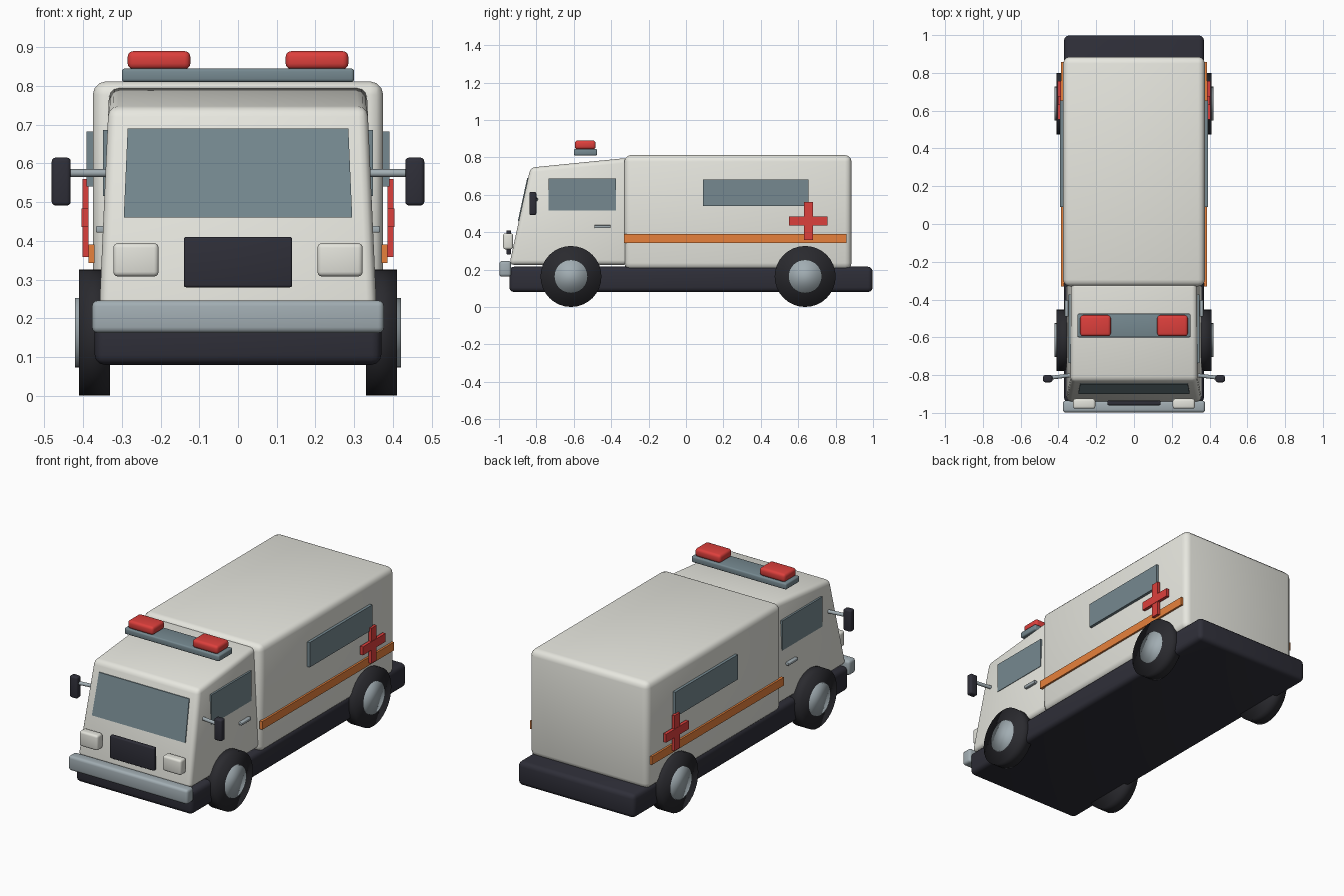
import bpy, bmesh, math
from mathutils import Matrix, Vector

default = bpy.data.objects.get("Cube")
if default:
    bpy.data.objects.remove(default, do_unlink=True)


def material(name, r, g, b):
    m = bpy.data.materials.new(name)
    m.use_nodes = True
    m.diffuse_color = (r, g, b, 1)
    m.node_tree.nodes["Principled BSDF"].inputs["Base Color"].default_value = (r, g, b, 1)
    return m


WHITE = material("body_white", 0.8, 0.8, 0.74)
LAMP = material("lamp_white", 0.77, 0.77, 0.71)
GLASS = material("window_glass", 0.18, 0.25, 0.28)
DARK = material("dark_trim", 0.028, 0.028, 0.04)
RUBBER = material("tyre_rubber", 0.023, 0.023, 0.028)
METAL = material("grey_metal", 0.36, 0.42, 0.45)
RED = material("signal_red", 0.72, 0.05, 0.045)
ORANGE = material("stripe_orange", 0.8, 0.22, 0.045)


def finish(name, bm, mat, bevel=0, segments=3, angle=30):
    bmesh.ops.recalc_face_normals(bm, faces=bm.faces)
    mesh = bpy.data.meshes.new(name)
    bm.to_mesh(mesh)
    bm.free()
    mesh.materials.append(mat)
    ob = bpy.data.objects.new(name, mesh)
    bpy.context.collection.objects.link(ob)
    bpy.ops.object.select_all(action="DESELECT")
    ob.select_set(True)
    bpy.context.view_layer.objects.active = ob
    if bevel:
        mod = ob.modifiers.new("Rounded edges", "BEVEL")
        mod.width = bevel
        mod.segments = segments
        mod.limit_method = "ANGLE"
        bpy.ops.object.modifier_apply(modifier=mod.name)
        angle = 40
    bpy.ops.object.shade_smooth_by_angle(angle=math.radians(angle))
    return ob


def box(name, xs, ys, zs, mat, bevel=0, segments=3):
    """Box between the given x, y and z limits."""
    bm = bmesh.new()
    bmesh.ops.create_cube(bm, size=1)
    for v in bm.verts:
        v.co = [sum(r) / 2 + c * abs(r[1] - r[0]) for r, c in zip((xs, ys, zs), v.co)]
    return finish(name, bm, mat, bevel, segments)


def rod(name, start, end, radius, mat, sides=32, angle=30):
    """Cylinder between two points."""
    a, b = Vector(start), Vector(end)
    turn = (b - a).to_track_quat("Z", "Y").to_matrix().to_4x4()
    bm = bmesh.new()
    bmesh.ops.create_cone(bm, cap_ends=True, segments=sides, radius1=radius, radius2=radius,
                          depth=(b - a).length, matrix=Matrix.Translation((a + b) / 2) @ turn)
    return finish(name, bm, mat, angle=angle)


def slab(name, front, back, mat, bevel=0):
    """Solid between two matching rings of points."""
    bm = bmesh.new()
    f = [bm.verts.new(p) for p in front]
    b = [bm.verts.new(p) for p in back]
    bm.faces.new(f)
    bm.faces.new(b[::-1])
    for i in range(len(f)):
        j = (i + 1) % len(f)
        bm.faces.new((f[i], b[i], b[j], f[j]))
    return finish(name, bm, mat, bevel)


# Chassis and rear body
box("chassis", (-0.37, 0.37), (-0.945, 0.998), (0.08, 0.215), DARK, 0.025)
box("rear_body", (-0.375, 0.375), (-0.33, 0.885), (0.2, 0.812), WHITE, 0.035)

# Cab with a raked front, narrowing to the roof
profile = [(-0.945, 0.225), (-0.832, 0.745), (-0.31, 0.797), (-0.31, 0.225)]
half_width = lambda z: 0.358 - 0.045 * (z - 0.225)
slab("cab", [(half_width(z), y, z) for y, z in profile],
     [(-half_width(z), y, z) for y, z in profile], WHITE, 0.025)

# Windscreen on the raked face
rake = lambda z: -0.945 + (z - 0.225) * 0.113 / 0.52
screen = [(-0.295, 0.46), (0.295, 0.46), (0.285, 0.69), (-0.285, 0.69)]
slab("windscreen", [(x, rake(z) - 0.005, z) for x, z in screen],
     [(x, rake(z) + 0.004, z) for x, z in screen], GLASS)

# Nose parts and roof light bar
box("front_bumper", (-0.377, 0.377), (-0.998, -0.935), (0.162, 0.246), METAL, 0.015)
box("grille", (-0.14, 0.14), (-0.96, -0.935), (0.28, 0.41), DARK, 0.006)
box("light_bar", (-0.3, 0.3), (-0.6, -0.475), (0.81, 0.845), GLASS, 0.008)

# Parts on both sides
for side, s in (("left", 1), ("right", -1)):
    def sided(part, x0, x1, ys, zs, mat, bevel=0):
        box(f"{side}_{part}", sorted((s * x0, s * x1)), ys, zs, mat, bevel)

    sided("headlight", 0.205, 0.322, (-0.978, -0.925), (0.308, 0.394), LAMP, 0.012)
    sided("beacon", 0.123, 0.285, (-0.594, -0.483), (0.843, 0.89), RED, 0.015)
    sided("cab_window", 0.325, 0.348, (-0.735, -0.373), (0.516, 0.686), GLASS)
    sided("body_window", 0.37, 0.391, (0.09, 0.655), (0.54, 0.682), GLASS)
    sided("stripe", 0.37, 0.386, (-0.332, 0.858), (0.343, 0.39), ORANGE)
    sided("cross_upright", 0.386, 0.402, (0.63, 0.678), (0.358, 0.56), RED)
    sided("cross_arm", 0.386, 0.404, (0.552, 0.756), (0.436, 0.484), RED)
    sided("door_handle", 0.345, 0.367, (-0.49, -0.403), (0.421, 0.438), METAL, 0.004)

    # Door mirror
    rod(f"{side}_mirror_arm", (s * 0.33, -0.8, 0.575), (s * 0.44, -0.814, 0.575), 0.01, METAL, 16)
    sided("mirror", 0.432, 0.481, (-0.838, -0.8), (0.491, 0.615), DARK, 0.01)

    # Wheels, shaded softly across their rims
    for end, y in (("front", -0.615), ("rear", 0.637)):
        rod(f"{side}_{end}_tyre", (s * 0.33, y, 0.163), (s * 0.41, y, 0.163), 0.163, RUBBER, angle=180)
        rod(f"{side}_{end}_hub", (s * 0.35, y, 0.163), (s * 0.421, y, 0.163), 0.09, METAL, angle=180)
